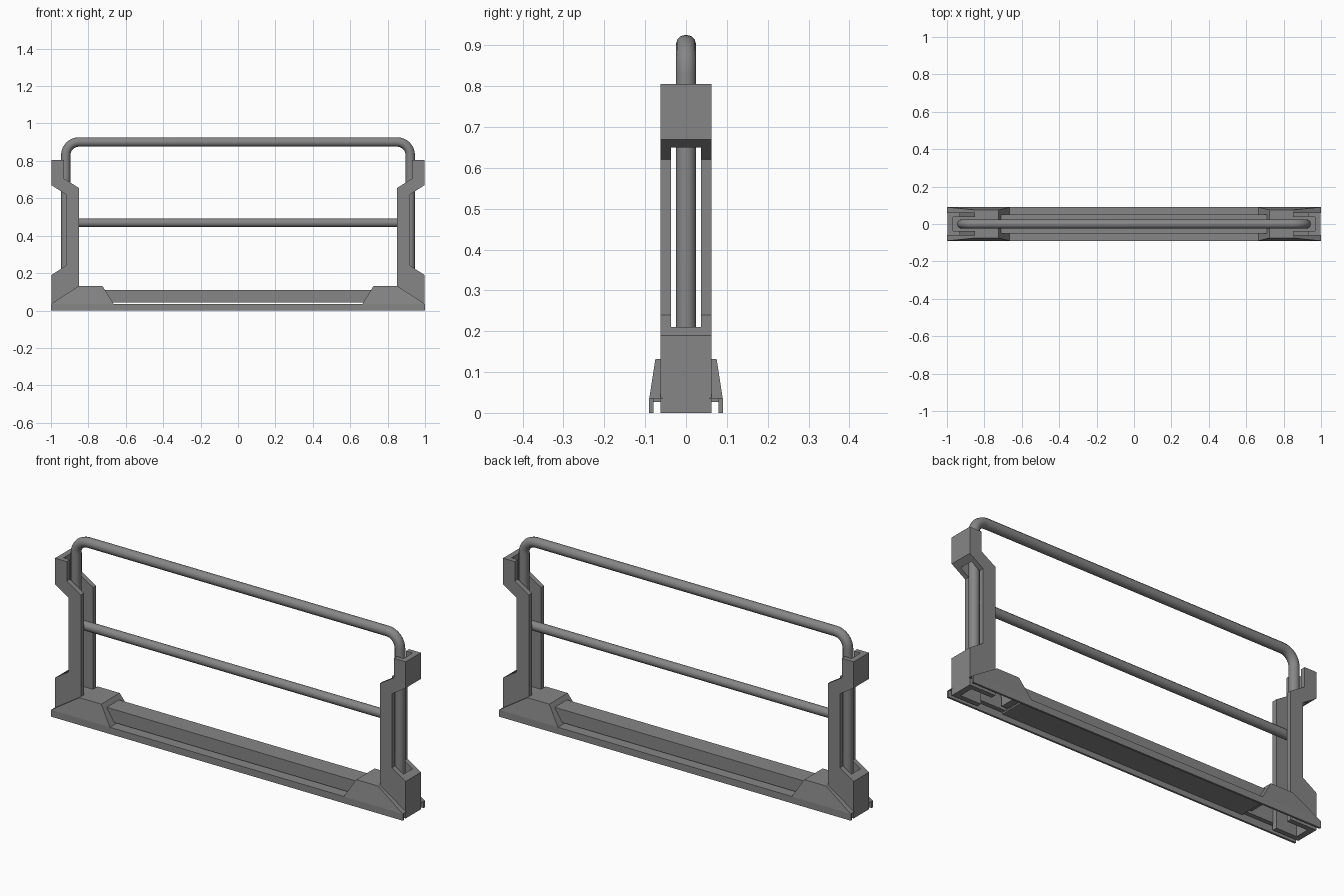
import bpy, bmesh, math
from mathutils import Vector

if "Cube" in bpy.data.objects:
    bpy.data.objects.remove(bpy.data.objects["Cube"])

grey = bpy.data.materials.new("steel grey")
grey.diffuse_color = (0.24, 0.24, 0.24, 1)
grey.use_nodes = True
grey.node_tree.nodes["Principled BSDF"].inputs["Base Color"].default_value = grey.diffuse_color


def finish(name, bm):
    bmesh.ops.recalc_face_normals(bm, faces=bm.faces)
    me = bpy.data.meshes.new(name)
    bm.to_mesh(me)
    bm.free()
    ob = bpy.data.objects.new(name, me)
    bpy.context.collection.objects.link(ob)
    me.materials.append(grey)
    return ob


def slab(name, profile, y_in, y_out, sx=1, sy=1):
    """Extrude an xz profile; y_in and y_out are functions of height."""
    bm = bmesh.new()
    a = [bm.verts.new((sx * x, sy * y_in(z), z)) for x, z in profile]
    b = [bm.verts.new((sx * x, sy * y_out(z), z)) for x, z in profile]
    bm.faces.new(a)
    bm.faces.new(b)
    n = len(a)
    for i in range(n):
        j = (i + 1) % n
        bm.faces.new((a[i], a[j], b[j], b[i]))
    return finish(name, bm)


def at(v):
    return lambda z: v


def rect(x0, x1, z0, z1):
    return [(x0, z0), (x1, z0), (x1, z1), (x0, z1)]


def pipe(name, pts, radius):
    cu = bpy.data.curves.new(name, 'CURVE')
    cu.dimensions = '3D'
    cu.bevel_depth = radius
    cu.bevel_resolution = 4
    cu.use_fill_caps = True
    sp = cu.splines.new('POLY')
    sp.points.add(len(pts) - 1)
    for p, (x, z) in zip(sp.points, pts):
        p.co = (x, 0, z, 1)
    tmp = bpy.data.objects.new(name, cu)
    bpy.context.collection.objects.link(tmp)
    bpy.ops.object.select_all(action='DESELECT')
    tmp.select_set(True)
    bpy.context.view_layer.objects.active = tmp
    bpy.ops.object.convert(target='MESH')
    ob = bpy.context.view_layer.objects.active
    ob.data.materials.clear()
    ob.data.materials.append(grey)
    bpy.ops.object.shade_smooth_by_angle(angle=math.radians(40))


# Profiles of one end, seen from the front
PLATE = [(0.997, 0), (0.997, 0.19), (0.92, 0.24), (0.92, 0.62), (0.997, 0.67),
         (0.997, 0.805), (0.93, 0.805), (0.93, 0.705), (0.85, 0.655), (0.85, 0)]
LOW_WALL = [(0.967, 0), (0.997, 0), (0.997, 0.19), (0.967, 0.21)]
TOP_WALL = [(0.967, 0.65), (0.997, 0.67), (0.997, 0.805), (0.967, 0.805)]
GUSSET = [(1.0, 0.035), (0.85, 0.132), (0.725, 0.132), (0.665, 0.035)]
END_SLOPE = [(0.665, 0.035), (0.725, 0.132), (0.74, 0.132), (0.68, 0.035)]


def flare(z):
    return 0.09 - 0.015 * (z - 0.035) / 0.097


for sx, side in ((1, "right"), (-1, "left")):
    for sy, face in ((1, "back"), (-1, "front")):
        # Channel post cheeks and flared foot walls
        slab(f"{side}_{face}_post_plate", PLATE, at(0.037), at(0.062), sx, sy)
        slab(f"{side}_{face}_foot_gusset", GUSSET, at(0.058), flare, sx, sy)
    # Outer walls of the channel post
    slab(f"{side}_post_lower_wall", LOW_WALL, at(-0.06), at(0.06), sx)
    slab(f"{side}_post_upper_wall", TOP_WALL, at(-0.06), at(0.06), sx)
    # Foot cap and sloping inner end
    slab(f"{side}_foot_cap", rect(0.725, 0.967, 0.12, 0.132), at(-0.06), at(0.06), sx)
    slab(f"{side}_foot_inner_end", END_SLOPE, at(-0.06), at(0.06), sx)

# Base: thin skirts, floor plate and raised beam
for sy, face in ((1, "back"), (-1, "front")):
    slab(f"{face}_skirt", rect(-1, 1, 0, 0.035), at(0.08), at(0.09), 1, sy)
slab("base_plate", rect(-0.69, 0.69, 0.027, 0.035), at(-0.085), at(0.085))
slab("base_beam", rect(-0.72, 0.72, 0.043, 0.11), at(-0.05), at(0.05))

# Bent hand rail
R, X, Z = 0.07, 0.921, 0.901
arc = [(X - R + R * math.cos(math.pi / 2 * i / 8), Z - R + R * math.sin(math.pi / 2 * i / 8))
       for i in range(9)]
half = [(X, 0.12)] + arc
pipe("hand_rail", half + [(-x, z) for x, z in reversed(half)], 0.025)
# Straight middle rail
pipe("middle_rail", [(-0.915, 0.469), (0.915, 0.469)], 0.023)
